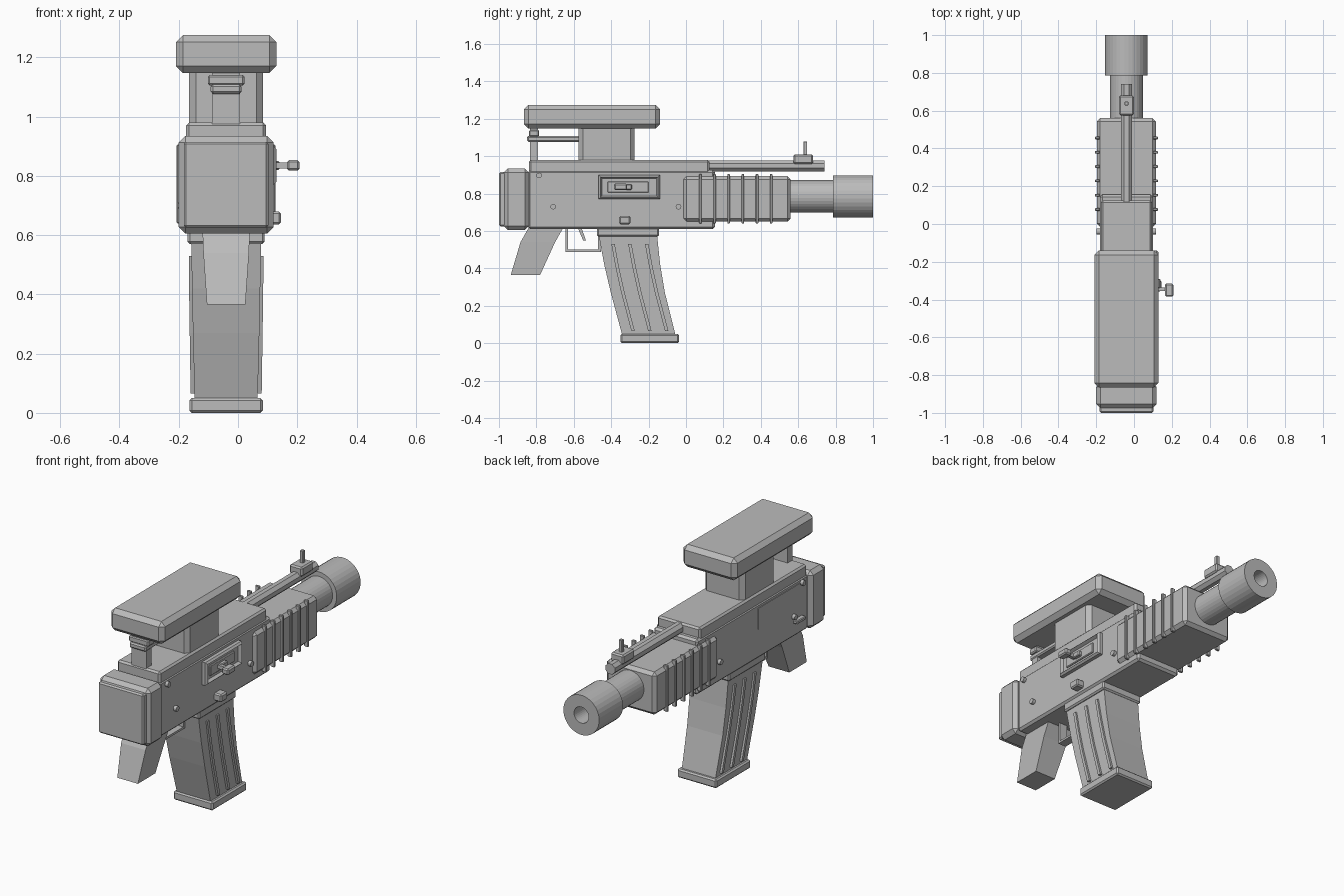
import bpy, bmesh, math

if "Cube" in bpy.data.objects:
    bpy.data.objects.remove(bpy.data.objects["Cube"])

CX = -0.04   # centre plane of the body
BZ = 0.785   # barrel axis height

metal = bpy.data.materials.new("plain grey")
metal.diffuse_color = (0.5, 0.5, 0.5, 1)
metal.use_nodes = True
metal.node_tree.nodes["Principled BSDF"].inputs["Base Color"].default_value = metal.diffuse_color


def finish(name, bm):
    bmesh.ops.recalc_face_normals(bm, faces=bm.faces)
    me = bpy.data.meshes.new(name)
    bm.to_mesh(me)
    bm.free()
    me.materials.append(metal)
    ob = bpy.data.objects.new(name, me)
    bpy.context.collection.objects.link(ob)
    return ob


def box_bm(x, y, z, bevel=0):
    bm = bmesh.new()
    bmesh.ops.create_cube(bm, size=1)
    for v in bm.verts:
        for i, (a, b) in enumerate((x, y, z)):
            v.co[i] = a if v.co[i] < 0 else b
    if bevel:
        bmesh.ops.bevel(bm, geom=bm.edges[:], offset=bevel, segments=1,
                        affect='EDGES', profile=0.5)
    return bm


def box(name, x, y, z, bevel=0):
    return finish(name, box_bm(x, y, z, bevel))


def mid(name, half, y, z, bevel=0):
    """Box centred on the body plane."""
    return box(name, (CX - half, CX + half), y, z, bevel)


def loft(name, sections):
    """Stack of rectangles: (z, y0, y1, x centre, half width)."""
    bm = bmesh.new()
    rings = [[bm.verts.new(p) for p in ((c - h, a, z), (c + h, a, z),
                                        (c + h, b, z), (c - h, b, z))]
             for z, a, b, c, h in sections]
    for r, s in zip(rings, rings[1:]):
        for i in range(4):
            bm.faces.new((r[i], r[(i + 1) % 4], s[(i + 1) % 4], s[i]))
    bm.faces.new(rings[0])
    bm.faces.new(rings[-1])
    return finish(name, bm)


def lathe(name, profile, sides, x, z):
    """Turn (y, radius) points around a y-parallel axis."""
    bm = bmesh.new()
    rings = []
    for y, r in profile:
        ang = [2 * math.pi * (k + 0.5) / sides for k in range(sides)]
        rings.append([bm.verts.new((x + r * math.cos(t), y, z + r * math.sin(t)))
                      for t in ang])
    for r, s in zip(rings, rings[1:]):
        for i in range(sides):
            j = (i + 1) % sides
            bm.faces.new((r[i], r[j], s[j], s[i]))
    bm.faces.new(rings[0])
    bm.faces.new(rings[-1])
    return finish(name, bm)


# Receiver: lower housing and top cover
mid("receiver", 0.14, (-0.845, 0.155), (0.61, 0.925), 0.012)
mid("top_cover", 0.135, (-0.84, 0.125), (0.80, 0.98), 0.01)

# Rear block and end plate
mid("rear_block", 0.16, (-0.975, -0.84), (0.605, 0.935), 0.022)
mid("end_plate", 0.143, (-1.0, -0.95), (0.625, 0.915), 0.008)

# Handguard with side ribs
mid("handguard", 0.157, (-0.015, 0.56), (0.65, 0.893), 0.018)
for side in (-1, 1):
    for i in range(6):
        y = 0.077 + 0.0757 * i
        x = CX + side * 0.154
        box("handguard_rib", (x - 0.013, x + 0.013), (y - 0.007, y + 0.007),
            (0.64, 0.905), 0.003)

# Barrel and hollow muzzle
lathe("barrel", [(0.5, 0.087), (0.80, 0.087)], 32, CX, BZ)
lathe("muzzle", [(0.785, 0.08), (0.785, 0.113), (1.0, 0.113), (1.0, 0.046), (0.82, 0.046)],
      32, CX, BZ)

# Rod above the barrel and front sight
lathe("top_rod", [(0.10, 0.032), (0.74, 0.032)], 8, CX, 0.948)
mid("front_sight_base", 0.04, (0.575, 0.68), (0.957, 1.01), 0.008)
mid("front_sight_post", 0.01, (0.628, 0.648), (1.0, 1.078), 0.002)

# Scope, mount and rear support
mid("scope", 0.17, (-0.865, -0.14), (1.147, 1.275), 0.024)
bm = box_bm((CX - 0.125, CX + 0.125), (-0.575, -0.275), (0.97, 1.155))
upright = [e for e in bm.edges if abs(e.verts[0].co.z - e.verts[1].co.z) > 0.1]
bmesh.ops.bevel(bm, geom=upright, offset=0.023, segments=1, affect='EDGES', profile=0.5)
finish("scope_mount", bm)
mid("rear_post", 0.047, (-0.835, -0.79), (0.97, 1.15))
mid("rear_post_cap", 0.062, (-0.84, -0.785), (1.105, 1.14), 0.006)
mid("rear_tie_bar", 0.052, (-0.85, -0.56), (1.077, 1.108), 0.007)

# Ejection port: frame with sunken face
bm = box_bm((0.08, 0.13), (-0.467, -0.14), (0.77, 0.90))
edges = [e for e in bm.edges if all(v.co.x > 0.1 for v in e.verts)]
bmesh.ops.bevel(bm, geom=edges, offset=0.01, segments=1, affect='EDGES', profile=0.5)
bm.faces.ensure_lookup_table()
outer = max(bm.faces, key=lambda f: f.calc_center_median().x)
bmesh.ops.inset_region(bm, faces=[outer], thickness=0.012)
bmesh.ops.translate(bm, vec=(-0.018, 0, 0), verts=outer.verts[:])
finish("ejection_port", bm)
box("bolt_carrier", (0.10, 0.12), (-0.42, -0.20), (0.805, 0.865), 0.004)

# Charging handle
box("handle_lug", (0.11, 0.14), (-0.34, -0.29), (0.82, 0.85), 0.004)
box("handle_stem", (0.11, 0.17), (-0.355, -0.335), (0.825, 0.845))
box("handle_knob", (0.165, 0.208), (-0.385, -0.315), (0.818, 0.853), 0.007)

# Side controls and pins
box("magazine_release", (0.08, 0.145), (-0.357, -0.297), (0.636, 0.68), 0.007)
mid_x = CX - 0.14
box("left_panel", (mid_x - 0.004, mid_x + 0.01), (-0.77, -0.39), (0.78, 0.90))
box("selector_lever", (mid_x - 0.025, mid_x + 0.01), (-0.79, -0.71), (0.69, 0.71), 0.004)
for y, z in ((-0.785, 0.897), (-0.71, 0.73), (-0.04, 0.73)):
    bm = bmesh.new()
    bmesh.ops.create_cone(bm, cap_ends=True, segments=12, radius1=0.015,
                          radius2=0.015, depth=0.315)
    for v in bm.verts:
        v.co = (CX + v.co.z, y + v.co.x, z + v.co.y)
    finish("pin", bm)

# Magazine well, curved magazine, ribs and base
mid("magazine_well", 0.13, (-0.477, -0.145), (0.57, 0.625), 0.008)
loft("magazine", [(0.58, -0.467, -0.155, CX, 0.118), (0.42, -0.437, -0.138, CX, 0.115),
                  (0.27, -0.402, -0.113, CX, 0.112), (0.04, -0.34, -0.055, CX, 0.106)])
for side in (-1, 1):
    for i in range(3):
        path = ((0.53, -0.39, 0.117), (0.41, -0.368, 0.116),
                (0.27, -0.337, 0.114), (0.065, -0.283, 0.111))
        loft("magazine_rib", [(z, y + 0.09 * i - 0.009, y + 0.09 * i + 0.009,
                               CX + side * w, 0.009) for z, y, w in path])
mid("magazine_base", 0.124, (-0.35, -0.038), (0.0, 0.05), 0.008)

# Rear grip
loft("grip", [(0.62, -0.84, -0.655, CX, 0.08), (0.54, -0.885, -0.70, CX, 0.077),
              (0.365, -0.937, -0.78, CX, 0.065)])

# Trigger and guard
mid("guard_rear", 0.025, (-0.643, -0.631), (0.49, 0.62))
mid("guard_bottom", 0.025, (-0.643, -0.455), (0.488, 0.50))
mid("guard_front", 0.025, (-0.47, -0.458), (0.49, 0.62))
loft("trigger", [(0.62, -0.58, -0.56, CX, 0.015), (0.55, -0.55, -0.535, CX, 0.015)])
